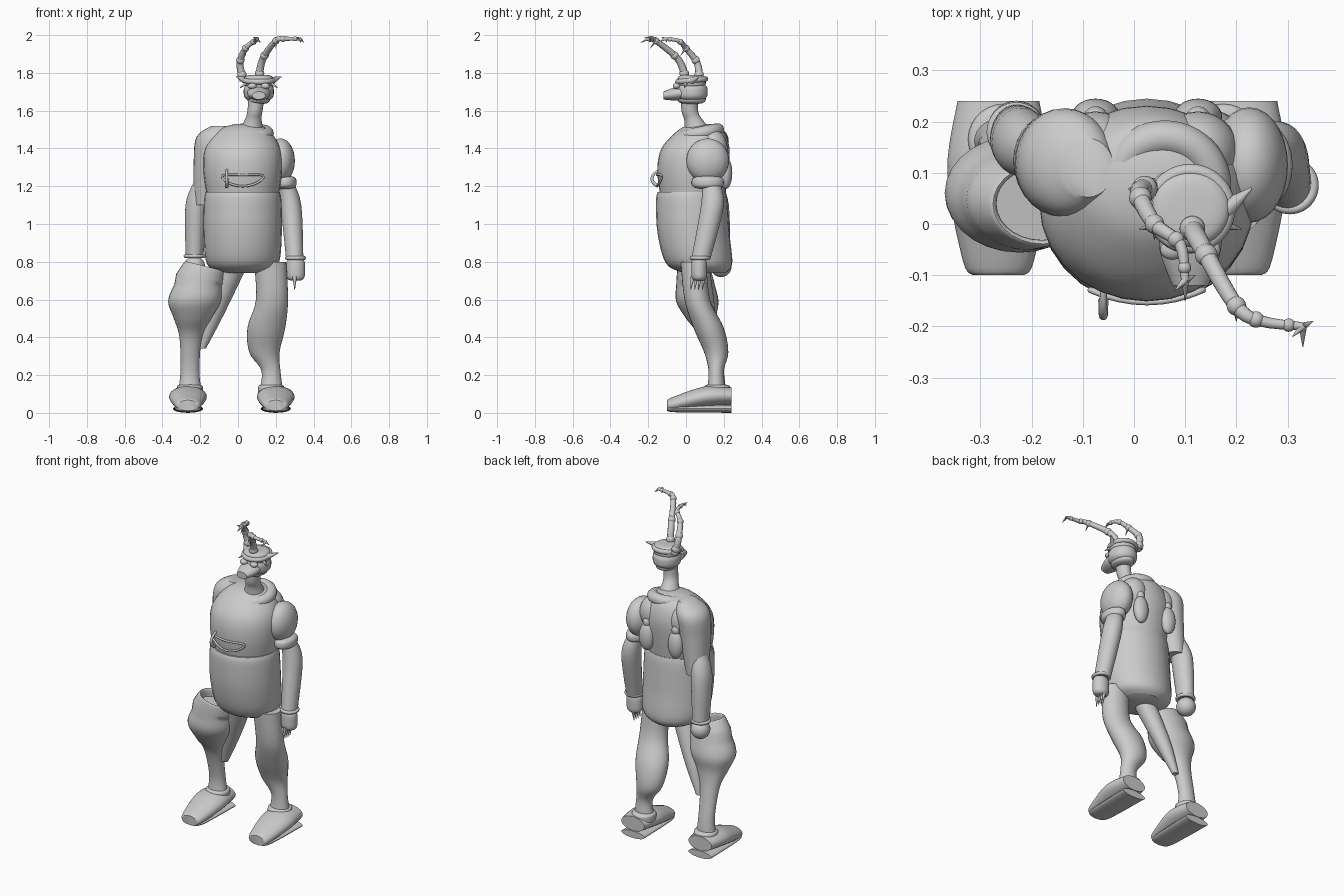
import bpy, bmesh, math
from mathutils import Vector

default_cube = bpy.data.objects.get("Cube")
if default_cube:
    bpy.data.objects.remove(default_cube)

grey = bpy.data.materials.new("plain grey")
grey.use_nodes = True
grey.diffuse_color = (.6, .6, .6, 1)
grey.node_tree.nodes["Principled BSDF"].inputs["Base Color"].default_value = grey.diffuse_color
SIDES = (("left", 1), ("right", -1))
BACK, UP = Vector((0, 1, 0)), Vector((0, 0, 1))


def finish(obj, name):
    """Name, colour and smooth a new part."""
    obj.name = name
    obj.data.materials.clear()
    obj.data.materials.append(grey)
    bpy.ops.object.select_all(action='DESELECT')
    obj.select_set(True)
    bpy.context.view_layer.objects.active = obj
    bpy.ops.object.shade_smooth_by_angle(angle=math.radians(40))
    return obj


def spline(points, steps):
    """Interpolate a path smoothly (Catmull-Rom)."""
    rows = [Vector(point) for point in points]
    rows = [rows[0]] + rows + [rows[-1]]
    path = []
    for before, start, end, after in zip(rows, rows[1:], rows[2:], rows[3:]):
        slope_in, slope_out = (end - before) / 2, (after - start) / 2
        for step in range(steps):
            t = step / steps
            ease = t * t * (3 - 2 * t)
            path.append(start.lerp(end, ease) + slope_in * t * (1 - t) ** 2
                        - slope_out * t * t * (1 - t))
    return path + [rows[-1]]


def skin(name, rings, across, sides=28):
    """Join elliptical rings, each (centre, half width, half depth), into a closed body."""
    bm = bmesh.new()
    loops = []
    for centre, width, depth in rings:
        angles = [math.tau * side / sides for side in range(sides)]
        loops.append([bm.verts.new(centre + Vector((width * math.cos(angle), 0, 0))
                                   + across * depth * math.sin(angle)) for angle in angles])
    for low, high in zip(loops, loops[1:]):
        for side in range(sides):
            bm.faces.new((low[side - 1], low[side], high[side], high[side - 1]))
    bm.faces.new(loops[0])
    bm.faces.new(loops[-1])
    bmesh.ops.recalc_face_normals(bm, faces=bm.faces)
    mesh = bpy.data.meshes.new(name)
    bm.to_mesh(mesh)
    bm.free()
    obj = bpy.data.objects.new(name, mesh)
    bpy.context.collection.objects.link(obj)
    return finish(obj, name)


def limb(name, rings, flat=1.0, across=BACK):
    """Smooth body through rows of x, y, z and radius."""
    rows = spline(rings, 5)
    return skin(name, [(Vector(row[:3]), row[3], row[3] * flat) for row in rows], across)


def barrel(name, centre, size, power):
    """Upright rounded barrel; a higher power gives straighter walls."""
    rings = []
    count = 24
    for step in range(count + 1):
        height = -math.cos(math.pi * step / count) * .999
        swell = (1 - abs(height) ** power) ** (1 / power)
        rings.append((Vector(centre) + UP * height * size[2], size[0] * swell, size[1] * swell))
    return skin(name, rings, BACK)


def ball(name, centre, size):
    bpy.ops.mesh.primitive_uv_sphere_add(segments=28, ring_count=16, location=centre)
    bpy.context.object.scale = size
    return finish(bpy.context.object, name)


def band(name, centre, radius, thickness, tilt=0.0):
    bpy.ops.mesh.primitive_torus_add(major_radius=radius, minor_radius=thickness,
                                     location=centre, rotation=(tilt, 0, 0))
    return finish(bpy.context.object, name)


def tube(name, path, start, end):
    """Round tube tapering along a path."""
    curve = bpy.data.curves.new(name, 'CURVE')
    curve.dimensions = '3D'
    curve.bevel_depth, curve.bevel_resolution, curve.use_fill_caps = 1, 3, True
    line = curve.splines.new('POLY')
    line.points.add(len(path) - 1)
    for index, (point, place) in enumerate(zip(line.points, path)):
        point.co = (*place, 1)
        point.radius = start + (end - start) * index / (len(path) - 1)
    obj = bpy.data.objects.new(name, curve)
    bpy.context.collection.objects.link(obj)
    bpy.ops.object.select_all(action='DESELECT')
    obj.select_set(True)
    bpy.context.view_layer.objects.active = obj
    bpy.ops.object.convert(target='MESH')
    return finish(bpy.context.object, name)


def spike(name, base, reach, radius):
    tube(name, [Vector(base), Vector(base) + Vector(reach)], radius, radius / 10)


# Torso: belly pot sagging backwards, rounded chest and collar
middle = .025
limb("belly", [(middle, .1, .74, .12), (middle, .07, .79, .19), (middle, .04, .95, .207),
               (middle, .03, 1.12, .205), (middle, .03, 1.17, .195)], .92)
limb("chest", [(middle, .035, 1.1, .18), (middle, .035, 1.27, .207), (middle, .05, 1.4, .2),
               (.03, .08, 1.5, .13), (.04, .08, 1.53, .05)], .9)
band("collar", (.06, .075, 1.48), .095, .035, .2)

# Chest ornament and hook
outline = []
for step in range(25):
    angle = math.tau * step / 24
    x = .11 * math.cos(angle)
    outline.append((x + middle, x * x * 2 - .153, 1.24 + .03 * math.sin(angle) + .01 * math.cos(angle * 2)))
tube("chest_ornament", outline, .006, .006)
hook = [(-.06, -.1 - .08 * math.sin(step / 4), 1.24 + .05 * math.cos(step / 4)) for step in range(11)]
tube("chest_hook", hook, .006, .01)

# Back pods with knobs and shoulder blades
for side, s in SIDES:
    x = middle + s * .1
    ball(side + "_back_pod", (x, .21, 1.27), (.047, .035, .085))
    ball(side + "_back_knob", (x, .205, 1.36), (.025, .025, .03))
    ball(side + "_shoulder_blade", (x, .14, 1.4), (.08, .08, .1))

# Neck
limb("neck", [(.07, .07, 1.48, .07), (.08, .04, 1.55, .045), (.09, .02, 1.6, .04), (.1, .02, 1.7, .045)], 1.1)

# Head: stacked skull bands, snout, jaw, eyes and spikes
head = Vector((.11, .03, 1.7))
barrel("skull", head, (.08, .085, .05), 3)
barrel("head_cap", head + UP * .055, (.078, .075, .035), 4)
barrel("chin", head - UP * .035, (.06, .075, .03), 3)
band("brow_band", head + UP * .06, .074, .014, .1)
limb("snout", [head[:] + (.06,), (.11, -.05, 1.69, .06), (.11, -.12, 1.68, .035)], .6, UP)
for side, s in SIDES:
    ball(side + "_eye", head + Vector((s * .035, -.08, .03)), (.024, .02, .016))
    spike(side + "_ear_spike", head + Vector((s * .07, 0, .06)), (s * .05, .04, .02), .02)
    spike(side + "_cheek_spike", head + Vector((s * .06, -.03, .05)), (s * .04, -.01, -.03), .012)

# Jointed antlers with clawed tips
antlers = {
    "right_antler": [(-.08, .04, .06), (-.1, .03, .15), (-.07, -.03, .23), (-.02, -.07, .27),
                     (-.01, -.14, .28)],
    "left_antler": [(0, -.03, .06), (.02, -.07, .17), (.09, -.19, .27), (.14, -.22, .28), (.22, -.23, .28)]}
for name, points in antlers.items():
    path = [head + place for place in spline(points, 5)]
    tube(name, path, .022, .008)
    for order, place in enumerate(path[2:-1:4]):
        ball(name + "_joint", place, [.025 - .003 * order] * 3)
    for reach in ((0, -.04, -.02), (.02, .01, -.02), (-.02, -.02, .01)):
        spike(name + "_claw", path[-1], reach, .008)
    spike(name + "_twig", path[len(path) // 2], (0, -.03, -.04), .008)

# Left arm: ball shoulder, cuff, forearm, wrist band, clawed fist
ball("left_shoulder", (.225, .115, 1.335), (.076, .113, .118))
barrel("left_cuff", (.25, .115, 1.22), (.06, .085, .035), 3)
limb("left_forearm", [(.25, .13, 1.23, .04), (.28, .14, 1.1, .055), (.3, .08, .82, .046)], 1.1)
band("left_wrist_band", (.305, .075, .82), .046, .01)
barrel("left_fist", (.305, .07, .76), (.05, .042, .06), 4)
for finger in range(4):
    spike("left_claw", (.3, .035 + .02 * finger, .72), (0, -.01, -.07), .012)

# Right arm: sloping shoulder, long forearm, wrist band, ball hand
limb("right_upper_arm", [(-.09, .11, 1.52, .05), (-.13, .12, 1.46, .09), (-.15, .12, 1.32, .085),
                         (-.175, .14, 1.1, .06)], 1.15)
limb("right_forearm", [(-.19, .14, 1.23, .04), (-.22, .16, 1.1, .058), (-.23, .18, .83, .047)], 1.15)
band("right_wrist_band", (-.23, .18, .83), .048, .01)
ball("right_hand", (-.23, .185, .775), [.056] * 3)

# Feet and the ankles above them
ankles = {}
for side, x in (("left", .2), ("right", -.265)):
    limb(side + "_shoe", [(x, -.1, .04, .05), (x, -.07, .045, .07), (x, .1, .085, .1), (x, .24, .09, .08)],
         .55, UP)
    limb(side + "_sole", [(x, -.1, .022, .04), (x, -.05, .022, .07), (x, .24, .022, .08)], .27, UP)
    ankle = x * .8 + .015 if x > 0 else x * .96
    barrel(side + "_shoe_collar", (ankle, .165, .12), (.07, .07, .03), 5)
    ankles[side] = [(ankle, .16, .22, .05), (ankle, .16, .1, .065)]

# Legs: a bent left leg, a wide hollow-topped right leg and the thigh reaching into it
limb("left_leg", [(.17, .04, .8, .085), (.18, .06, .6, .085), (.15, .12, .45, .1), (.14, .16, .32, .08)]
     + ankles["left"], .8)
right_leg = limb("right_leg", [(-.18, .04, .73, .09), (-.18, .04, .77, .09), (-.18, .04, .77, .105),
                               (-.21, .05, .68, .127), (-.23, .06, .59, .14), (-.24, .08, .5, .1),
                               (-.25, .12, .4, .06)] + ankles["right"], .8)
for vertex in right_leg.data.vertices:
    if vertex.co.z > .69:
        vertex.co.z -= (vertex.co.x + .18) / 4
limb("right_thigh", [(-.02, .06, .78, .07), (-.12, .11, .53, .05), (-.19, .14, .34, .02)], .9)
